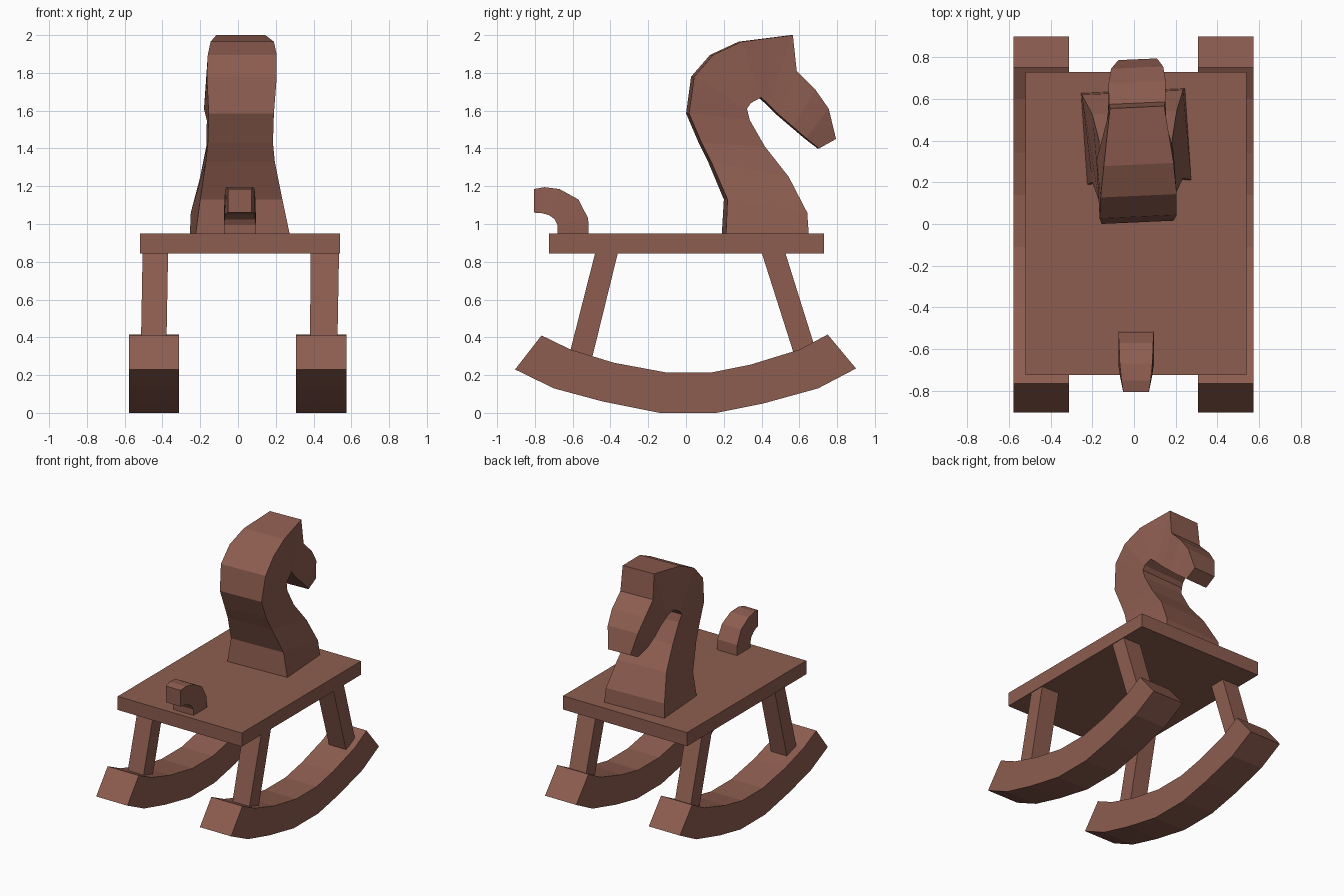
import bpy, bmesh

wood = bpy.data.materials.new("wood")
wood.diffuse_color = (0.27, 0.11, 0.08, 1)


def loft(name, sections, skew=0.0):
    """Skin four-cornered sections: (y, z) a, (y, z) b, x range at a, x range at b."""
    bm = bmesh.new()
    rings = []
    for a, b, ax, bx in sections:
        corners = [(ax[0], a), (ax[1], a), (bx[1], b), (bx[0], b)]
        rings.append([bm.verts.new((x, p[0] + skew * (x - 0.015), p[1])) for x, p in corners])
    for r, s in zip(rings, rings[1:]):
        for i in range(4):
            j = (i + 1) % 4
            bm.faces.new((r[i], r[j], s[j], s[i]))
    bm.faces.new(rings[0][::-1])
    bm.faces.new(rings[-1])
    bmesh.ops.recalc_face_normals(bm, faces=bm.faces)
    mesh = bpy.data.meshes.new(name)
    bm.to_mesh(mesh)
    bm.free()
    mesh.materials.append(wood)
    obj = bpy.data.objects.new(name, mesh)
    bpy.context.collection.objects.link(obj)
    return obj


# Curved rockers: lower and upper edge points
low = [(-0.905, 0.23), (-0.70, 0.13), (-0.44, 0.06), (-0.14, 0), (0.16, 0),
       (0.41, 0.05), (0.70, 0.13), (0.90, 0.235)]
high = [(-0.765, 0.41), (-0.61, 0.335), (-0.38, 0.265), (-0.11, 0.215), (0.14, 0.215),
        (0.34, 0.255), (0.60, 0.335), (0.75, 0.415)]
for side, xr in (("left", (-0.578, -0.312)), ("right", (0.308, 0.574))):
    loft("rocker_" + side, [(a, b, xr, xr) for a, b in zip(low, high)])

# Splayed legs
leg_x = {"left": ((-0.515, -0.38), (-0.505, -0.37)), "right": ((0.38, 0.525), (0.385, 0.535))}
leg_y = {"tail_leg": ((-0.62, -0.495), (-0.48, -0.36)), "head_leg": ((0.575, 0.697), (0.40, 0.525))}
for side, (xb, xt) in leg_x.items():
    for name, (yb, yt) in leg_y.items():
        loft(name + "_" + side, [((yb[0], 0.30), (yb[1], 0.30), xb, xb),
                                 ((yt[0], 0.85), (yt[1], 0.85), xt, xt)])

# Seat board
sx = (-0.52, 0.54)
loft("seat", [((-0.725, 0.845), (0.73, 0.845), sx, sx), ((-0.725, 0.95), (0.73, 0.95), sx, sx)])

# Neck and head: nape point, throat point, x range at each
neck = [
    ((0.20, 0.94), (0.64, 0.94), (-0.225, 0.275), (-0.255, 0.245)),
    ((0.21, 1.13), (0.632, 1.06), (-0.20, 0.235), (-0.25, 0.235)),
    ((0.125, 1.33), (0.535, 1.25), (-0.17, 0.195), (-0.20, 0.205)),
    ((0.075, 1.43), (0.41, 1.41), (-0.16, 0.185), (-0.168, 0.185)),
    ((0.008, 1.585), (0.33, 1.55), (-0.155, 0.19), (-0.165, 0.185)),
    ((0.035, 1.78), (0.315, 1.61), (-0.165, 0.205), (-0.18, 0.19)),
    ((0.135, 1.895), (0.335, 1.64), (-0.16, 0.205), (-0.175, 0.19)),
    ((0.285, 1.965), (0.39, 1.67), (-0.145, 0.19), (-0.16, 0.18)),
    ((0.56, 2.0), (0.43, 1.635), (-0.115, 0.145), (-0.14, 0.165)),
    ((0.58, 1.81), (0.49, 1.575), (-0.12, 0.15), (-0.125, 0.155)),
    ((0.68, 1.71), (0.56, 1.515), (-0.122, 0.152), (-0.122, 0.152)),
    ((0.75, 1.61), (0.63, 1.455), (-0.11, 0.14), (-0.11, 0.14)),
    ((0.79, 1.45), (0.70, 1.40), (-0.075, 0.11), (-0.075, 0.11)),
]
loft("neck_and_head", neck, skew=0.045)

# Curled tail
outer = [(-0.515, 0.94), (-0.518, 1.03), (-0.57, 1.13), (-0.67, 1.185), (-0.75, 1.195), (-0.805, 1.185)]
inner = [(-0.68, 0.94), (-0.68, 0.995), (-0.695, 1.025), (-0.725, 1.047), (-0.765, 1.058), (-0.805, 1.06)]
left = [-0.075, -0.075, -0.072, -0.068, -0.06, -0.052]
loft("tail", [(a, b, (x, 0.02 - x), (x, 0.02 - x)) for a, b, x in zip(outer, inner, left)])
